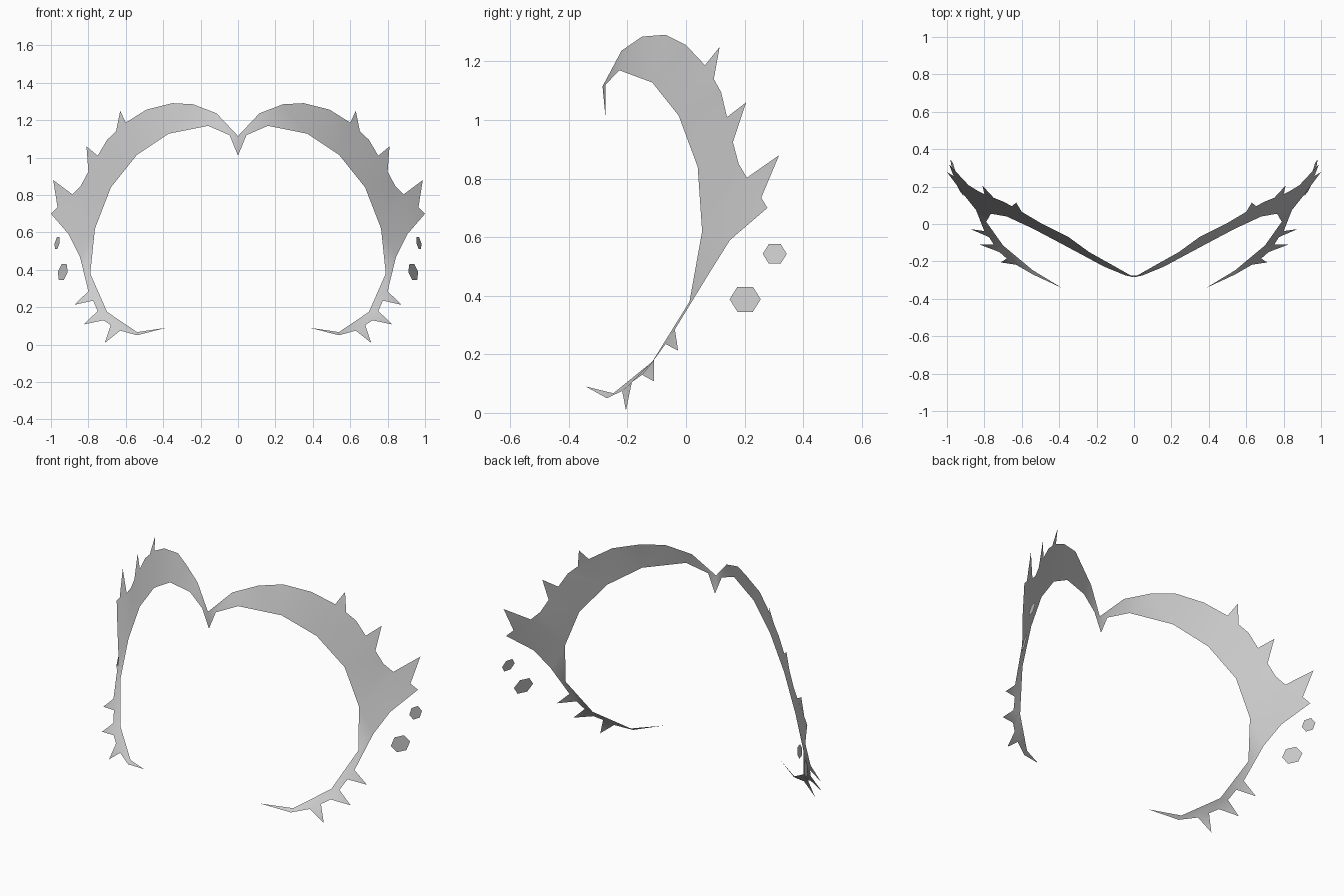
import bpy, bmesh, math
from mathutils import Vector

if "Cube" in bpy.data.objects:
    bpy.data.objects.remove(bpy.data.objects["Cube"])

grey = bpy.data.materials.new("light_grey")
grey.diffuse_color = (0.6, 0.6, 0.6, 1)
grey.use_nodes = True
grey.node_tree.nodes["Principled BSDF"].inputs["Base Color"].default_value = grey.diffuse_color


def make_sheet(name, faces):
    """Thin sheet from point loops, facing forward, mirrored to the other side."""
    bm = bmesh.new()
    for loop in faces:
        bm.faces.new([bm.verts.new(p) for p in loop])
    bmesh.ops.remove_doubles(bm, verts=bm.verts, dist=0.0005)
    bmesh.ops.triangulate(bm, faces=bm.faces, ngon_method='BEAUTY')
    bmesh.ops.recalc_face_normals(bm, faces=bm.faces)
    if sum((f.normal * f.calc_area() for f in bm.faces), Vector()).y > 0:
        bmesh.ops.reverse_faces(bm, faces=bm.faces)
    me = bpy.data.meshes.new(name)
    bm.to_mesh(me)
    bm.free()
    me.materials.append(grey)
    ob = bpy.data.objects.new(name, me)
    bpy.context.collection.objects.link(ob)
    mod = ob.modifiers.new("mirror", 'MIRROR')
    mod.use_clip = True
    bpy.ops.object.select_all(action='DESELECT')
    ob.select_set(True)
    bpy.context.view_layer.objects.active = ob
    bpy.ops.object.shade_smooth_by_angle(angle=math.radians(60))


# Smooth inner edge, from the centre point down to the jaw tip
inner = [(0, -.275, 1.01), (.045, -.275, 1.12), (.16, -.228, 1.17), (.37, -.115, 1.128),
         (.54, -.025, 1.015), (.68, .04, .84), (.765, .055, .62), (.79, .012, .38),
         (.70, -.115, .175), (.54, -.248, .067), (.385, -.342, .09)]

# Outer edge with spikes: one run of points per inner segment
outer = [
    [(0, -.285, 1.115)],
    [(.115, -.22, 1.237)],
    [(.24, -.15, 1.285), (.35, -.07, 1.291)],
    [(.49, 0, 1.256), (.60, .065, 1.187)],
    [(.63, .115, 1.25), (.652, .095, 1.14), (.70, .12, 1.095), (.75, .14, 1.01)],
    [(.81, .205, 1.06), (.80, .16, .925), (.84, .18, .85), (.885, .208, .803)],
    [(.988, .318, .88), (.965, .257, .735), (1, .278, .70), (.905, .15, .59), (.845, .075, .47)],
    [(.80, -.038, .285), (.875, -.027, .213), (.775, -.07, .235), (.75, -.11, .18)],
    [(.825, -.11, .108), (.72, -.15, .13), (.68, -.185, .105), (.713, -.205, .008),
     (.63, -.218, .075), (.54, -.27, .05)],
    [],
]

# Main band: each face spans one inner segment and its outer run
faces, last = [], None
for i, run in enumerate(outer):
    edge = ([last] if last else []) + run
    faces.append([inner[i]] + edge + [inner[i + 1]])
    last = edge[-1]
make_sheet("spiked_face_frame", faces)


# Loose hexagon plates below the cheek spikes
def hexagon(name, centre, radius, lean):
    loop = []
    for k in range(6):
        a = math.radians(60 * k)
        dy, dz = radius * math.cos(a), radius * 0.92 * math.sin(a) * 1.01
        loop.append((centre[0] + lean * dy - 0.18 * dz, centre[1] + dy, centre[2] + dz))
    make_sheet(name, [loop])


hexagon("large_hexagon", (.937, .202, .388), .053, .50)
hexagon("small_hexagon", (.967, .303, .543), .041, .32)
